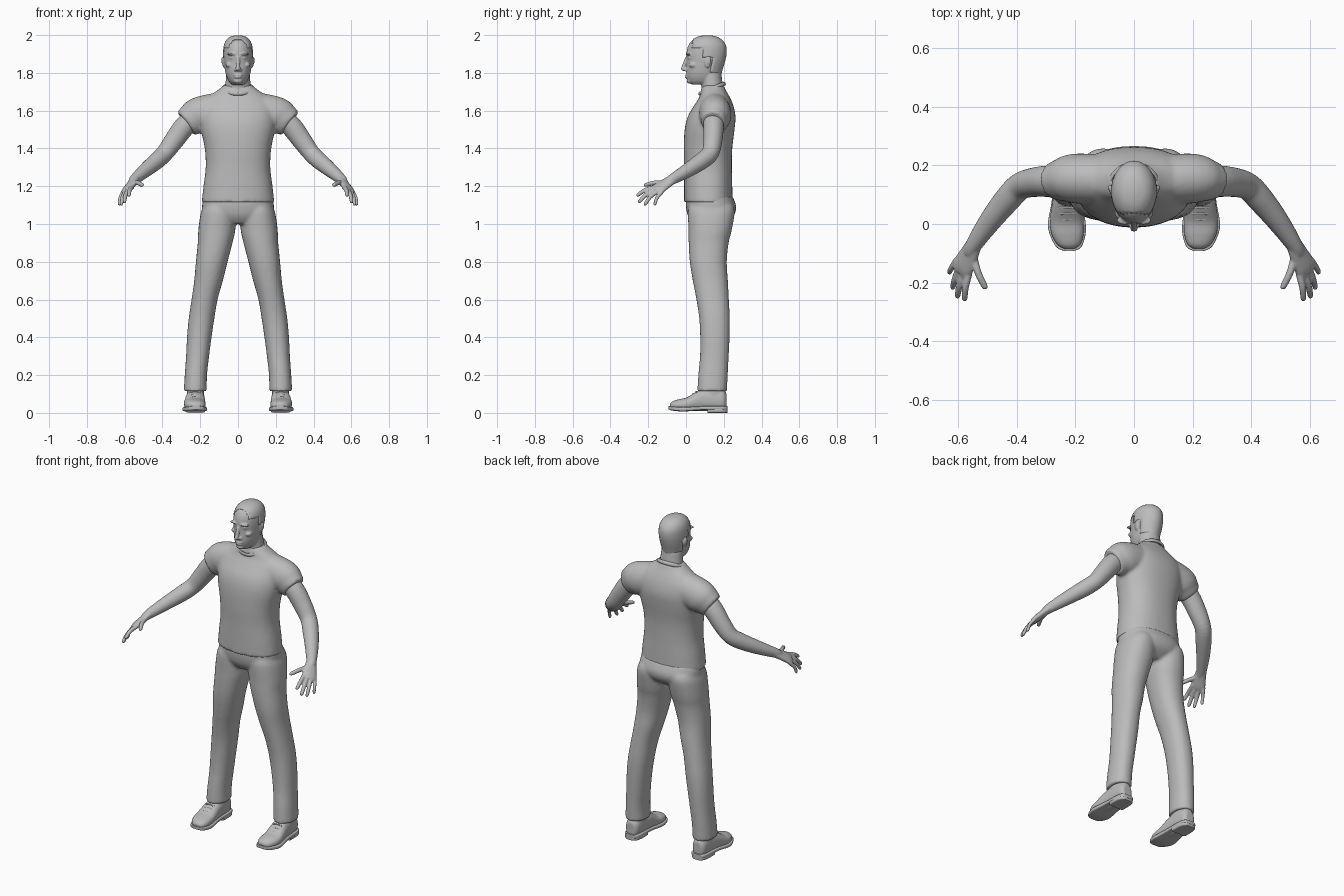
import bpy, bmesh, math
from mathutils import Vector, Matrix

grey = bpy.data.materials.new("plain grey")
grey.diffuse_color = (0.5, 0.5, 0.5, 1)
X, Y, Z = Vector((1, 0, 0)), Vector((0, 1, 0)), Vector((0, 0, 1))


def spline(rows, steps):
    """Catmull-Rom through rows of (x, y, z, a, b)."""
    out = []
    for i in range(len(rows) - 1):
        p0, p1 = rows[max(i - 1, 0)], rows[i]
        p2, p3 = rows[i + 1], rows[min(i + 2, len(rows) - 1)]
        for s in range(steps):
            t = s / steps
            out.append([0.5 * (2 * q1 + (q2 - q0) * t + (2 * q0 - 5 * q1 + 4 * q2 - q3) * t * t
                               + (3 * q1 - q0 - 3 * q2 + q3) * t ** 3)
                        for q0, q1, q2, q3 in zip(p0, p1, p2, p3)])
    return out + [list(rows[-1])]


def loft(bm, rows, axes=None, n=28, power=2.0, steps=4, side=1):
    """Capped skin over superellipse rings; without axes the rings follow the path."""
    rows = spline(rows, steps)
    pts = [Vector(r[:3]) for r in rows]
    rings = []
    for i, r in enumerate(rows):
        if axes:
            u, v = axes
        else:
            t = (pts[min(i + 1, len(pts) - 1)] - pts[max(i - 1, 0)]).normalized()
            u = t.cross(Y).normalized()
            v = t.cross(u)
        ring = []
        for k in range(n):
            c, s = math.cos(math.tau * k / n), math.sin(math.tau * k / n)
            c = math.copysign(abs(c) ** (2 / power), c)
            s = math.copysign(abs(s) ** (2 / power), s)
            p = pts[i] + u * (max(r[3], .001) * c) + v * (max(r[4], .001) * s)
            ring.append(bm.verts.new((p.x * side, p.y, p.z)))
        rings.append(ring)
    for a, b in zip(rings, rings[1:]):
        for k in range(n):
            bm.faces.new((a[k], a[(k + 1) % n], b[(k + 1) % n], b[k]))
    bm.faces.new(rings[0])
    bm.faces.new(rings[-1])


def upright(bm, rows, x=0, side=1, **kw):
    """Loft up z from rows of (z, half width, front y, back y)."""
    loft(bm, [(x if len(r) == 4 else r[4], (r[2] + r[3]) / 2, r[0], r[1], (r[3] - r[2]) / 2)
              for r in rows], (X, Y), side=side, **kw)


def blob(bm, pos, size):
    bmesh.ops.create_uvsphere(bm, u_segments=16, v_segments=10, radius=1,
                              matrix=Matrix.Translation(pos) @ Matrix.Diagonal((*size, 1)))


def finish(name, bm, voxel=0, smooth=0, mirror=False):
    bmesh.ops.recalc_face_normals(bm, faces=bm.faces)
    me = bpy.data.meshes.new(name)
    bm.to_mesh(me)
    bm.free()
    me.materials.append(grey)
    ob = bpy.data.objects.new(name, me)
    bpy.context.collection.objects.link(ob)
    bpy.ops.object.select_all(action='DESELECT')
    ob.select_set(True)
    bpy.context.view_layer.objects.active = ob
    bpy.ops.object.shade_smooth_by_angle(angle=math.radians(45))
    if voxel:
        m = ob.modifiers.new("fuse", 'REMESH')
        m.mode, m.voxel_size, m.use_smooth_shade = 'VOXEL', voxel, True
        if smooth:
            m = ob.modifiers.new("soften", 'SMOOTH')
            m.factor, m.iterations = 0.5, smooth
    if mirror:
        ob.modifiers.new("mirror", 'MIRROR')
    return ob


# Shirt: torso fused with both sleeves
bm = bmesh.new()
upright(bm, [(1.115, .192, -.01, .247), (1.2, .183, -.01, .245), (1.3, .171, -.01, .243),
             (1.4, .176, -.012, .245), (1.5, .196, -.007, .257), (1.57, .2, .01, .262),
             (1.63, .19, .045, .25), (1.675, .155, .072, .23), (1.71, .105, .08, .21),
             (1.735, .075, .09, .2)], power=2.3, n=40)
for s in (-1, 1):
    loft(bm, [(.08, .15, 1.6, .1, .085), (.2, .155, 1.577, .098, .085),
              (.245, .15, 1.553, .087, .073), (.275, .145, 1.532, .076, .063)], side=s)
finish("shirt", bm, .009, 5)

# Collar band
bm = bmesh.new()
n = 36
hoop = [[bm.verts.new(Matrix.Translation((0, .138, 1.716)) @ Matrix.Rotation(.4, 4, 'X') @ Vector((
    (.078 + .008 * math.cos(j * math.tau / 8)) * math.cos(i * math.tau / n),
    (.07 + .008 * math.cos(j * math.tau / 8)) * math.sin(i * math.tau / n),
    .011 * math.sin(j * math.tau / 8)))) for j in range(8)] for i in range(n)]
for i in range(n):
    for j in range(8):
        a, b, k = hoop[i], hoop[(i + 1) % n], (j + 1) % 8
        bm.faces.new((a[j], b[j], b[k], a[k]))
finish("collar", bm)

# Trousers: hips fused with both legs
bm = bmesh.new()
upright(bm, [(1.0, .1, .04, .2), (1.04, .175, .012, .25), (1.09, .19, 0, .266),
             (1.15, .183, 0, .245)], power=2.3, n=40)
for s in (-1, 1):
    upright(bm, [(.115, .061, .06, .217, .226), (.2, .059, .065, .221, .223),
                 (.3, .061, .074, .226, .214), (.4, .065, .075, .231, .205),
                 (.5, .068, .07, .232, .193), (.6, .069, .055, .227, .177),
                 (.7, .076, .036, .222, .156), (.8, .084, .02, .216, .139),
                 (.9, .092, .014, .226, .121), (.97, .098, .013, .243, .112),
                 (1.06, .093, .01, .258, .104), (1.1, .08, .02, .25, .1)], side=s, power=2.2)
finish("trousers", bm, .009, 4)

# Head: skull, neck and face forms fused
skull = [(1.738, .03, .03, .13), (1.755, .048, .012, .17), (1.785, .062, .003, .182),
         (1.82, .07, .002, .192), (1.86, .075, .004, .204), (1.9, .077, .002, .212),
         (1.94, .074, .01, .21), (1.97, .062, .03, .192), (1.99, .04, .062, .163),
         (1.998, .012, .1, .125)]
bm = bmesh.new()
upright(bm, skull, n=36)
upright(bm, [(1.65, .085, .085, .205), (1.71, .07, .083, .198), (1.8, .062, .075, .187)])
loft(bm, [(0, .005, 1.885, .009, .008), (0, -.008, 1.845, .011, .011),
          (0, -.014, 1.82, .013, .013), (0, -.006, 1.81, .012, .008)], (X, Y), n=14)
blob(bm, (0, .008, 1.789), (.025, .012, .006))
blob(bm, (0, .007, 1.777), (.021, .012, .006))
blob(bm, (0, .022, 1.757), (.024, .019, .014))
for s in (-1, 1):
    blob(bm, (s * .013, .0, 1.816), (.009, .011, .008))
    blob(bm, (s * .032, .013, 1.9), (.028, .016, .007))
    blob(bm, (s * .031, .023, 1.88), (.014, .015, .008))
    blob(bm, (s * .046, .04, 1.842), (.02, .025, .016))
    blob(bm, (s * .077, .115, 1.858), (.006, .018, .03))
    blob(bm, (s * .083, .123, 1.866), (.005, .009, .02))
finish("head", bm, .0045, 2)

# Cropped hair: skull shell kept behind the hairline
bm = bmesh.new()
upright(bm, [(z + .001, w + .002, f - .002, b + .003) for z, w, f, b in skull], n=36)
bare = []
for f in bm.faces:
    c = f.calc_center_median()
    hairline = .035 if c.z > 1.935 else (.085 if c.z > 1.885 else .135)
    if c.z < 1.79 or c.y < hairline:
        bare.append(f)
bmesh.ops.delete(bm, geom=bare, context='FACES')
hair = finish("hair", bm)
hair.modifiers.new("thickness", 'SOLIDIFY').thickness = .004

# Arms with palm and fingers
bm = bmesh.new()
loft(bm, [(.2, .145, 1.59, .054, .054), (.28, .146, 1.52, .056, .054), (.34, .142, 1.44, .052, .05),
          (.388, .128, 1.375, .046, .046), (.43, .085, 1.335, .045, .045),
          (.49, .01, 1.285, .038, .038), (.545, -.07, 1.238, .028, .028),
          (.56, -.1, 1.22, .022, .022)])
wide = Vector((.05, .04, -.03)).normalized()
flat = wide.cross(Vector((.04, -.08, -.055))).normalized()
loft(bm, [(.543, -.065, 1.24, .028, .023), (.562, -.105, 1.215, .036, .02),
          (.583, -.145, 1.188, .042, .018), (.592, -.165, 1.176, .036, .012)], (wide, flat), n=20)
for base, tip, r in (((.562, -.165, 1.195), (.578, -.262, 1.15), .0115),
                     ((.578, -.162, 1.184), (.603, -.252, 1.115), .0115),
                     ((.595, -.148, 1.175), (.619, -.222, 1.1), .0108),
                     ((.609, -.13, 1.167), (.63, -.168, 1.1), .0098),
                     ((.55, -.1, 1.218), (.505, -.222, 1.206), .0125)):
    base, tip = Vector(base), Vector(tip)
    back = base.lerp(tip, -.2)
    mid = base.lerp(tip, .5) + Vector((.004, -.004, .006))
    loft(bm, [(*back, r, r), (*base, r * 1.1, r * 1.1), (*mid, r, r),
              (*base.lerp(tip, .92), r * .85, r * .85), (*tip, r * .4, r * .4)], n=12)
finish("arm", bm, .0045, 2, True)

# Shoe upper with ankle
bm = bmesh.new()
loft(bm, [(.221, -.085, .036, .018, .012), (.222, -.07, .038, .04, .024), (.226, -.035, .042, .055, .031),
          (.229, .005, .046, .058, .036), (.228, .05, .06, .054, .05), (.226, .09, .069, .05, .06),
          (.225, .15, .07, .046, .062), (.225, .195, .067, .041, .058),
          (.225, .214, .06, .026, .045)], (X, Z), power=2.3)
upright(bm, [(.05, .04, .08, .2), (.1, .045, .07, .207), (.16, .045, .075, .207)], x=.225)
finish("shoe_upper", bm, .006, 2, True)

# Sole and heel block
bm = bmesh.new()
loft(bm, [(.221, -.092, .028, .016, .009), (.222, -.078, .024, .043, .011), (.226, -.035, .02, .061, .012),
          (.229, .005, .02, .064, .012), (.227, .08, .025, .053, .011), (.225, .17, .026, .05, .011),
          (.225, .208, .026, .042, .011), (.225, .22, .026, .025, .01)], (X, Z), power=5, n=32)
loft(bm, [(.225, .115, .014, .05, .014), (.225, .17, .014, .05, .014), (.225, .205, .014, .042, .014),
          (.225, .219, .014, .026, .014)], (X, Z), power=5, n=32)
finish("sole", bm, mirror=True)

# Laces across the instep
bm = bmesh.new()
for y, z in ((.015, .084), (.035, .098), (.055, .113)):
    loft(bm, [(.228 + x, y, z - 9 * x * x, .0045, .0045) for x in (-.028, -.014, 0, .014, .028)], n=8)
finish("laces", bm, mirror=True)
